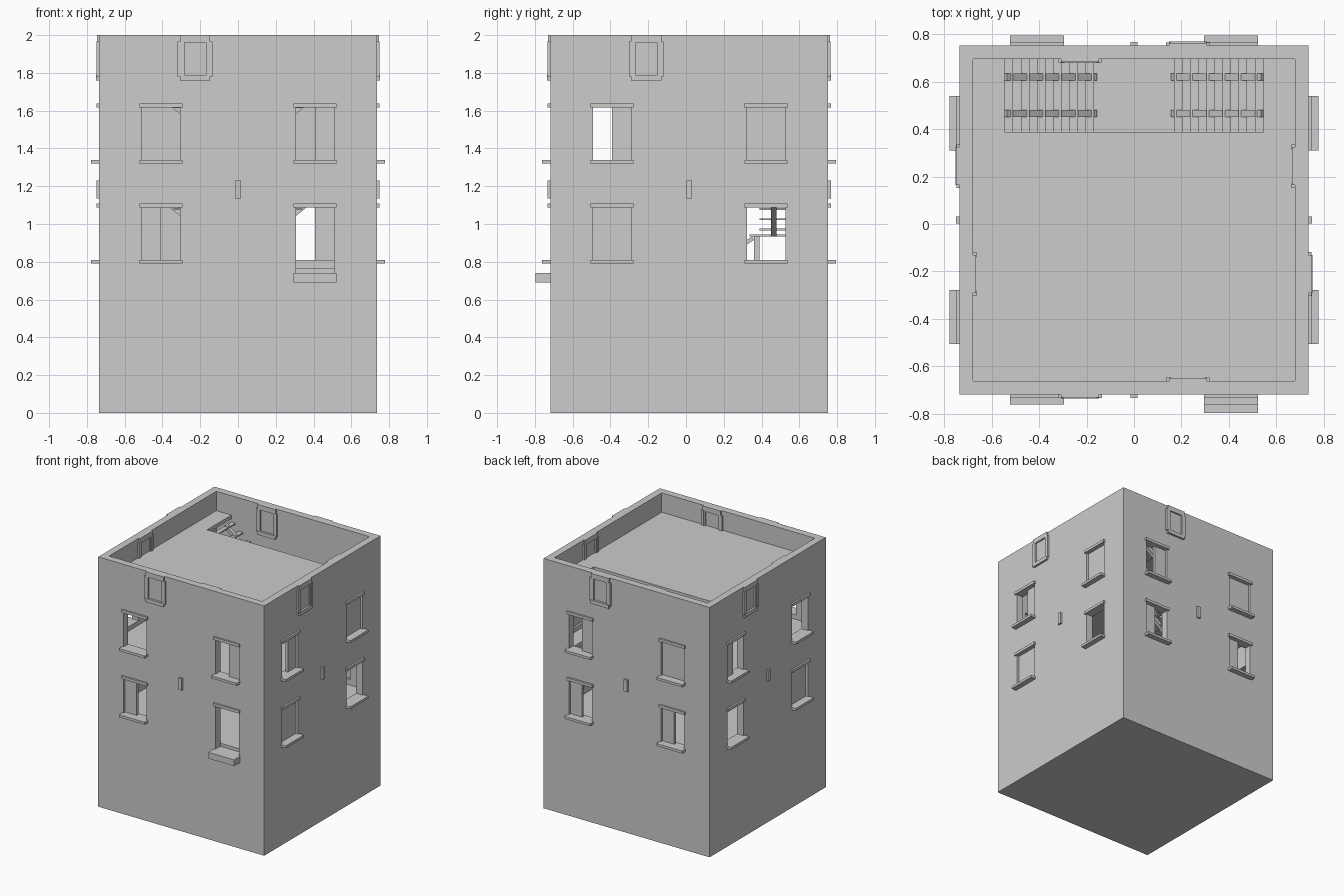
import bpy
import math
from mathutils import Matrix, Vector

cube = bpy.data.objects.get("Cube")
if cube:
    bpy.data.objects.remove(cube, do_unlink=True)

stone = bpy.data.materials.new("grey_plaster")
stone.use_nodes = True
GREY = (0.604, 0.604, 0.604, 1)
stone.diffuse_color = GREY
stone.node_tree.nodes["Principled BSDF"].inputs["Base Color"].default_value = GREY

HALF = 0.735      # half width of the house
WALL = 0.057      # wall thickness
INNER = HALF - WALL
YC = 0.0165       # middle of the house in y
TOP = 2.0
GROUND, UPPER, DECK = 0.765, 1.305, 1.845   # floor levels
DOOR_Z, SILL_Z, STOREY = 0.74, 0.81, 0.53
WIN_U, WIN_W, WIN_H = 0.408, 0.102, 0.277
FACES = [(0, 1, 3, 2), (4, 6, 7, 5), (0, 4, 5, 1), (2, 3, 7, 6), (0, 2, 6, 4), (1, 5, 7, 3)]


def box(name, x, y, z, matrix=Matrix()):
    """Box from (low, high) ranges, moved by a matrix."""
    verts = [matrix @ Vector((a, b, c)) for a in x for b in y for c in z]
    mesh = bpy.data.meshes.new(name)
    mesh.from_pydata(verts, [], FACES)
    mesh.materials.append(stone)
    obj = bpy.data.objects.new(name, mesh)
    bpy.context.collection.objects.link(obj)
    return obj


def on_wall(name, wall, u, out, z):
    """Box on a wall: u runs right along it, out runs outward from its face."""
    turn = Matrix.Translation((0, YC, 0)) @ Matrix.Rotation(wall * math.pi / 2, 4, "Z")
    return box(name, u, (-HALF - out[1], -HALF - out[0]), z, turn)


def cut(target, cutter):
    cutter.hide_render = True
    mod = target.modifiers.new("cut", "BOOLEAN")
    mod.operation, mod.solver, mod.object = "DIFFERENCE", "EXACT", cutter
    bpy.context.view_layer.objects.active = target
    bpy.ops.object.modifier_apply(modifier=mod.name)
    bpy.data.objects.remove(cutter, do_unlink=True)


# Hollow shell of the house
shell = box("walls", (-HALF, HALF), (YC - HALF, YC + HALF), (0, TOP))
cut(shell, box("cavity", (-INNER, INNER), (YC - INNER, YC + INNER), (GROUND, TOP + 0.1)))

# Shutter halves: upper left, upper right, lower left, lower right on each wall
SHUTTERS = [("", "R", "L", ""), ("R", "LR", "LR", ""),
            ("R", "LR", "L", "L"), ("L", "", "", "LR")]

for wall, states in enumerate(SHUTTERS):
    for i, state in enumerate(states):
        u = WIN_U if i % 2 else -WIN_U
        base = SILL_Z + (STOREY if i < 2 else 0)
        head = base + WIN_H
        door = wall == 0 and i == 3
        tag = f"{wall}_{i}"
        wide = (u - 0.114, u + 0.114)
        bottom = DOOR_Z if door else base
        depth = (-WALL if door else -0.1, 0.1)
        cut(shell, on_wall("opening", wall, (u - WIN_W, u + WIN_W), depth, (bottom, head)))
        on_wall("lintel_" + tag, wall, wide, (-0.01, 0.015), (head, head + 0.022))
        if door:
            on_wall("door_step", wall, wide, (-0.01, 0.077), (DOOR_Z - 0.05, DOOR_Z))
        else:
            on_wall("sill_" + tag, wall, wide, (-0.01, 0.043), (base - 0.02, base))
        for side in state:
            span = (u - WIN_W, u) if side == "L" else (u, u + WIN_W)
            on_wall("shutter_" + tag + side, wall, span, (-0.04, -0.02), (bottom, head))

    # Small block in the middle of the wall
    on_wall(f"wall_block_{wall}", wall, (-0.015, 0.015), (-0.01, 0.015), (1.135, 1.23))

    # Parapet frames, outside on one half and inside on the other
    for where, c, face, sign in (("outer", -0.227, 0, 1), ("inner", 0.227, -WALL, -1)):
        def part(name, u, depth, z):
            out = sorted((face - sign * 0.005, face + sign * depth))
            on_wall(f"{where}_frame_{name}_{wall}", wall, (c + u[0], c + u[1]), out, z)
        for s, label in ((-1, "left"), (1, "right")):
            part(label, sorted((s * 0.057, s * 0.08)), 0.012, (1.76, TOP))
            part(label + "_ear", sorted((s * 0.07, s * 0.092)), 0.014, (1.78, 1.965))
        part("head", (-0.057, 0.057), 0.012, (1.96, TOP))
        part("foot", (-0.08, 0.08), 0.017, (1.76, 1.79))

# Floors with a stair opening along the back, and a split stair under each
BACK = YC + INNER
EDGE, OUT_X, IN_X = 0.388, 0.545, 0.17
RUN, RISE, STEPS = 0.068, 0.055, 6

for level, top, below in (("upper_floor", UPPER, GROUND), ("roof_deck", DECK, UPPER)):
    slab = (top - 0.03, top)
    box(level, (-INNER, INNER), (YC - INNER, EDGE), slab)
    landing = top - STEPS * RISE - 0.03
    for s, label in ((-1, "right"), (1, "left")):
        box(f"{level}_{label}_strip", sorted((s * OUT_X, s * INNER)), (EDGE, BACK), slab)
        # Open treads falling towards the middle
        for n in range(STEPS):
            x = OUT_X - n * RUN
            z = top - (n + 1) * RISE
            box(f"{level}_{label}_tread_{n}", sorted((s * x, s * (x - 0.036))),
                (EDGE, BACK), (z - 0.01, z))
        # Sloping stringers
        slope = math.atan2(RISE, RUN)
        length = (STEPS - 0.4) * math.hypot(RISE, RUN)
        for y in (0.465, 0.62):
            place = (Matrix.Translation((s * OUT_X, y, top - 0.052))
                     @ Matrix.Rotation(math.pi if s > 0 else 0, 4, "Z")
                     @ Matrix.Rotation(slope, 4, "Y"))
            box(f"{level}_{label}_stringer", (0, length), (-0.015, 0.015), (-0.014, 0.014), place)
        # Landing posts
        for y in (0.36, 0.66):
            box(f"{level}_{label}_post", sorted((s * 0.1, s * 0.13)), (y, y + 0.03),
                (below, landing))
    box(level + "_landing", (-IN_X, IN_X), (0.335, BACK), (landing - 0.012, landing))
    # Middle flight down to the front
    drop = landing - below
    for n in range(1, 4):
        z = landing - n * drop / 4
        y = 0.335 - n * RUN
        box(f"{level}_front_tread_{n}", (-0.13, 0.13), (y, y + 0.036), (z - 0.012, z))
    fall = math.atan2(drop, 4 * RUN)
    for x in (-0.08, 0.08):
        place = (Matrix.Translation((x, 0.355, landing - 0.02))
                 @ Matrix.Rotation(fall, 4, "X"))
        box(level + "_front_stringer", (-0.015, 0.015),
            (-math.hypot(drop, 4 * RUN) + 0.04, 0), (-0.01, 0.01), place)
